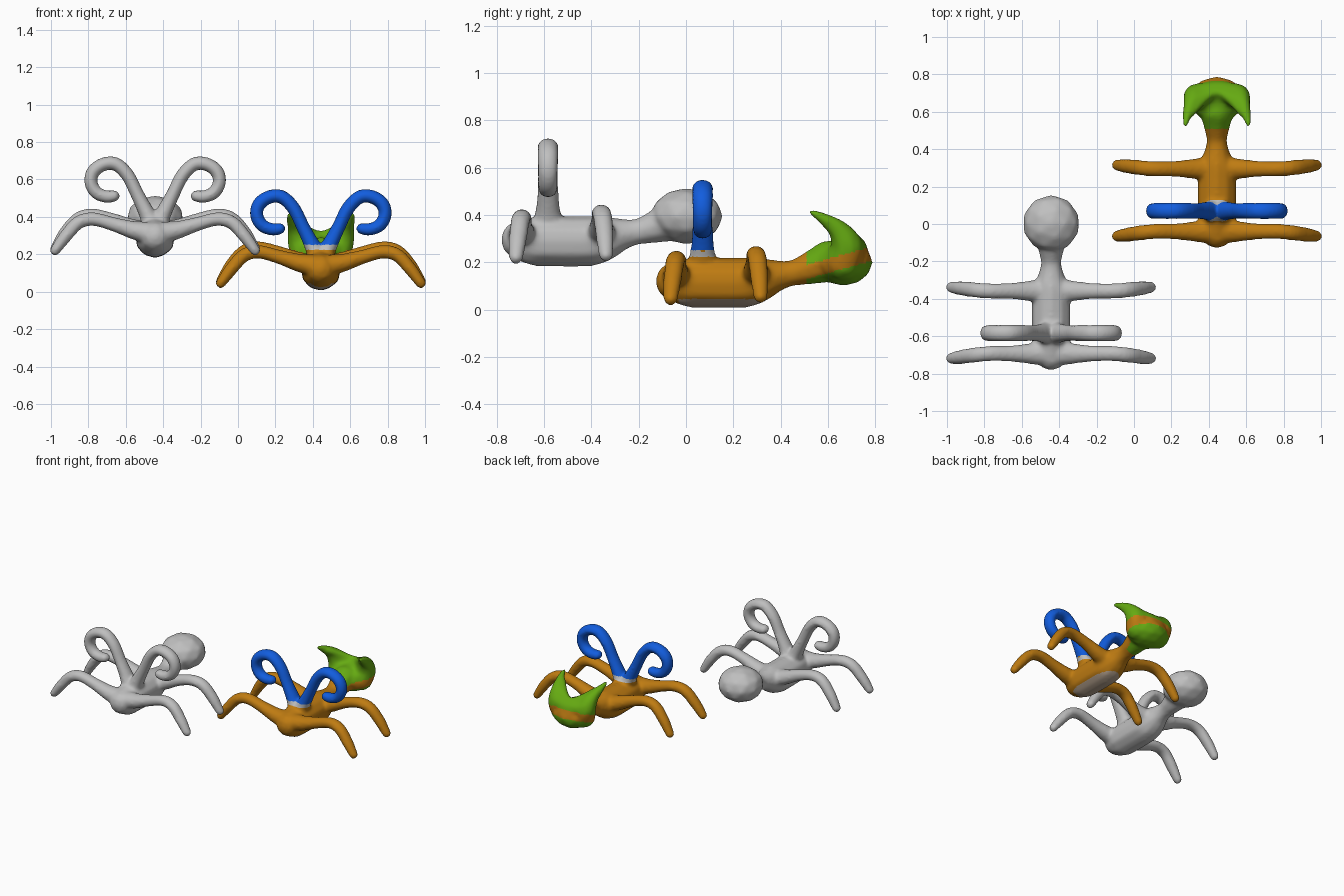
import bpy, bmesh
from mathutils import Vector, Matrix

if "Cube" in bpy.data.objects:
    bpy.data.objects.remove(bpy.data.objects["Cube"])


def material(name, rgb):
    m = bpy.data.materials.new(name)
    m.use_nodes = True
    m.diffuse_color = (*rgb, 1)
    m.node_tree.nodes["Principled BSDF"].inputs["Base Color"].default_value = (*rgb, 1)
    return m


grey = material("light grey", (0.52, 0.52, 0.52))
orange = material("orange", (0.52, 0.2, 0.006))
blue = material("blue", (0.006, 0.11, 0.73))
green = material("green", (0.13, 0.4, 0.006))
tan = material("pale tan", (0.46, 0.36, 0.27))


def blob(bm, centre, radii):
    mat = Matrix.Translation(centre) @ Matrix.Diagonal((*radii, 1))
    bmesh.ops.create_icosphere(bm, subdivisions=2, radius=1, matrix=mat)


def limb(bm, points, squash=(1, 1, 1), steps=7, mirror=False):
    """Smooth tapering limb through (x, y, z, radius) points."""
    pts = [Vector(p) for p in points]
    pts = [2 * pts[0] - pts[1]] + pts + [2 * pts[-1] - pts[-2]]
    for i in range(1, len(pts) - 2):
        a, b, c, d = pts[i - 1:i + 3]
        for k in range(steps + (i == len(pts) - 3)):
            t = k / steps
            p = 0.5 * (2 * b + (c - a) * t + (2 * a - 5 * b + 4 * c - d) * t * t
                       + (3 * b - a - 3 * c + d) * t ** 3)
            for side in ((1, -1) if mirror else (1,)):
                blob(bm, (side * p.x, p.y, p.z), [p.w * s for s in squash])


def common_parts(bm):
    # Head, trunk and waist
    limb(bm, [(0, -0.058, 0.12, 0.08), (0, 0.0, 0.113, 0.1), (0, 0.06, 0.114, 0.108),
              (0, 0.24, 0.114, 0.108), (0, 0.31, 0.126, 0.095), (0, 0.38, 0.142, 0.068),
              (0, 0.45, 0.155, 0.056), (0, 0.52, 0.175, 0.07), (0, 0.6, 0.205, 0.09)],
         (1, 0.9, 1))
    # Front and rear legs
    for y, sweep, lift in ((-0.04, -0.025, 0), (0.295, 0.02, 0.02)):
        limb(bm, [(0.04, y, 0.14, 0.06), (0.12, y, 0.155 + lift / 2, 0.05),
                  (0.22, y, 0.185 + lift, 0.04), (0.33, y, 0.213 + lift, 0.038),
                  (0.41, y + sweep * 0.3, 0.195 + lift, 0.038),
                  (0.48, y + sweep * 0.7, 0.12 + lift, 0.036),
                  (0.535, y + sweep, 0.045 + lift / 2, 0.029)],
             (1, 1.12, 1), mirror=True)
    # Curled feelers
    limb(bm, [(0.02, 0.07, 0.19, 0.055), (0.045, 0.07, 0.245, 0.045), (0.095, 0.07, 0.345, 0.038),
              (0.145, 0.07, 0.445, 0.038), (0.205, 0.07, 0.505, 0.038),
              (0.265, 0.07, 0.51, 0.038), (0.325, 0.07, 0.475, 0.038),
              (0.345, 0.07, 0.415, 0.037), (0.315, 0.07, 0.355, 0.036),
              (0.26, 0.07, 0.333, 0.035), (0.22, 0.07, 0.337, 0.033)],
         (1, 1.2, 1), mirror=True)


def round_tail(bm):
    blob(bm, (0, 0.655, 0.22), (0.155, 0.155, 0.12))


def horned_tail(bm):
    blob(bm, (0, 0.665, 0.2), (0.15, 0.125, 0.1))
    # Two horns sweeping up and forward
    horn = [(0.085, 0.665, 0.2, 0.08), (0.11, 0.68, 0.265, 0.07),
            (0.135, 0.645, 0.335, 0.045), (0.158, 0.58, 0.385, 0.026),
            (0.168, 0.53, 0.412, 0.014)]
    limb(bm, horn, mirror=True, steps=10)
    # Web between the horns
    for (x, y, z, r), drop in zip(horn[1:4], (0.01, 0.055, 0.08)):
        limb(bm, [(-x, y, z, r), (0, 0.705, z - drop, r * 0.9), (x, y, z, r)], steps=12)


def paint(c):
    """Material slot for a face centre on the coloured creature."""
    x, y, z = c
    if y > 0.51:
        return 2 if abs(z - 0.185 - (y - 0.6) * 0.28) > 0.03 else 0
    if abs(y - 0.07) < 0.1:
        if z > 0.25:
            return 1 if abs(x) < 0.15 or z > 0.28 else 0
        if z > 0.225 and abs(x) < 0.09:
            return 3
    if z < 0.045 and abs(x) < 0.1 and -0.03 < y < 0.4:
        return 4
    return 0


def creature(name, tail, location, materials, rule=None):
    bm = bmesh.new()
    common_parts(bm)
    tail(bm)
    raw = bpy.data.meshes.new(name + "_raw")
    bm.to_mesh(raw)
    bm.free()
    obj = bpy.data.objects.new(name, raw)
    bpy.context.collection.objects.link(obj)
    # Fuse the parts into one skin and soften the joints
    fuse = obj.modifiers.new("fuse", "REMESH")
    fuse.mode = "VOXEL"
    fuse.voxel_size = 0.0095
    soften = obj.modifiers.new("soften", "SMOOTH")
    soften.factor = 0.5
    soften.iterations = 14
    graph = bpy.context.evaluated_depsgraph_get()
    mesh = bpy.data.meshes.new_from_object(obj.evaluated_get(graph))
    obj.modifiers.clear()
    obj.data = mesh
    bpy.data.meshes.remove(raw)
    mesh.materials.clear()
    for m in materials:
        mesh.materials.append(m)
    for f in mesh.polygons:
        f.use_smooth = True
        f.material_index = rule(f.center) if rule else 0
    obj.location = location
    return obj


creature("coloured_creature", horned_tail, (0.443, 0, 0),
         [orange, blue, green, grey, tan], paint)
creature("grey_creature", round_tail, (-0.443, -0.653, 0.175), [grey])
